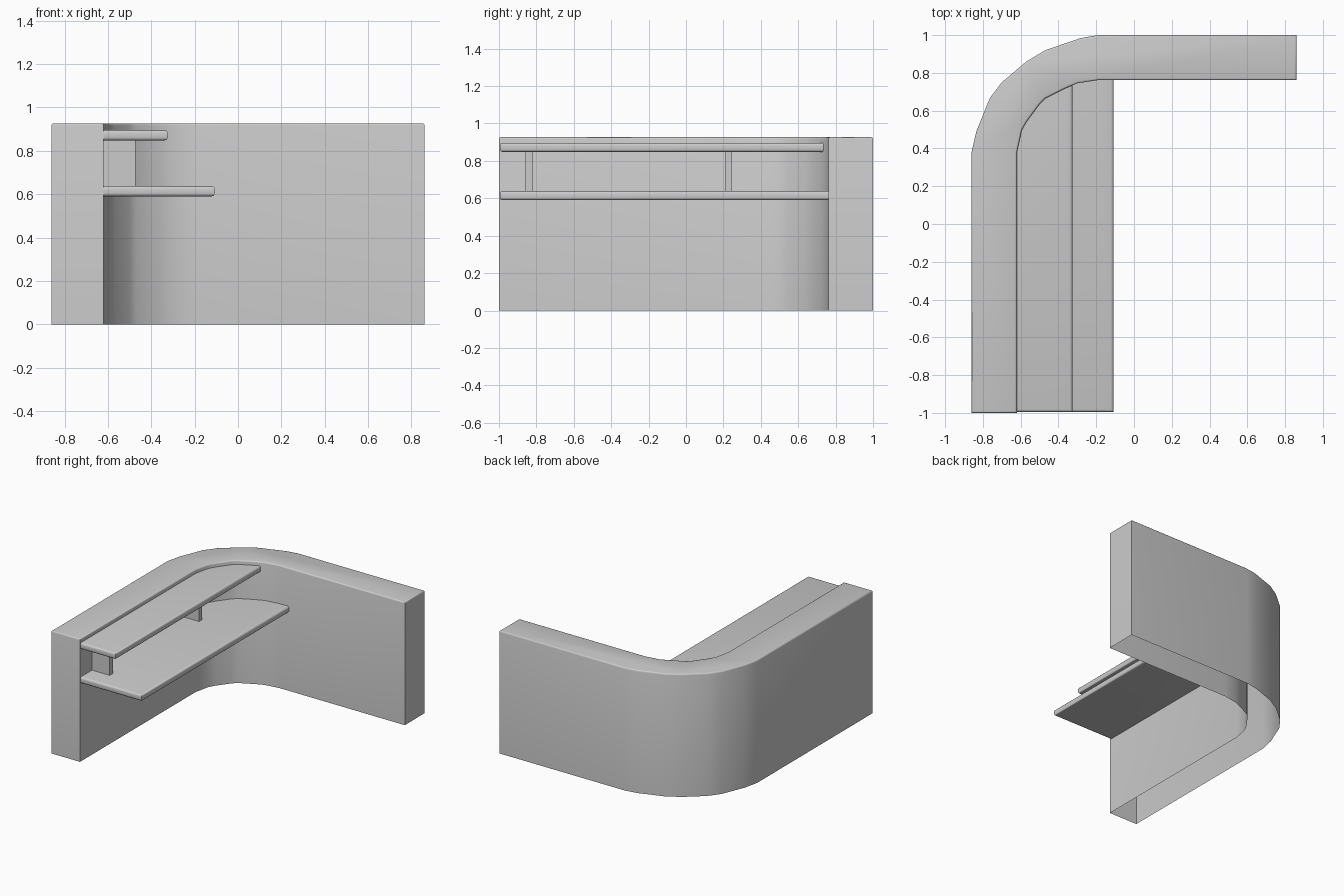
import bpy, bmesh, math

if "Cube" in bpy.data.objects:
    bpy.data.objects.remove(bpy.data.objects["Cube"])

# Plan curve of the corner, outside and inside (straight run to straight run)
OUTER = [(-0.86, 0.38), (-0.835, 0.49), (-0.763, 0.667), (-0.70, 0.75),
         (-0.57, 0.86), (-0.47, 0.92), (-0.283, 0.984), (-0.19, 1.0)]
INNER = [(-0.62, 0.38), (-0.595, 0.495), (-0.57, 0.54), (-0.50, 0.635),
         (-0.47, 0.665), (-0.36, 0.72), (-0.30, 0.745), (-0.19, 0.762)]


def prism(name, pts, z0, z1, bevel=0.0, pick=None, open_bottom=False):
    """Extrude a plan outline from z0 to z1 and round the picked edges."""
    bm = bmesh.new()
    low = [bm.verts.new((x, y, z0)) for x, y in pts]
    high = [bm.verts.new((x, y, z1)) for x, y in pts]
    n = len(pts)
    for i in range(n):
        j = (i + 1) % n
        bm.faces.new((low[i], low[j], high[j], high[i]))
    bm.faces.new(high)
    if not open_bottom:
        bm.faces.new(low[::-1])
    bmesh.ops.recalc_face_normals(bm, faces=bm.faces)
    if bevel:
        edges = [e for e in bm.edges if pick(e.verts[0].co, e.verts[1].co)]
        bmesh.ops.bevel(bm, geom=edges, offset=bevel, segments=3,
                        profile=0.5, affect='EDGES', clamp_overlap=True)
    me = bpy.data.meshes.new(name)
    bm.to_mesh(me)
    bm.free()
    ob = bpy.data.objects.new(name, me)
    bpy.context.collection.objects.link(ob)
    bpy.ops.object.select_all(action='DESELECT')
    ob.select_set(True)
    bpy.context.view_layer.objects.active = ob
    bpy.ops.object.shade_smooth_by_angle(angle=math.radians(32))
    return ob


def shelf(name, front, z0, z1):
    """Shelf whose back follows the inside of the wall, with a rounded front."""
    back = [p for p in INNER if p[0] < front]
    if front < INNER[-1][0]:
        a, b = back[-1], INNER[len(back)]
        t = (front - a[0]) / (b[0] - a[0])
        end_y = a[1] + t * (b[1] - a[1])
    else:
        end_y = INNER[-1][1]
    pts = [(front, end_y)] + back[::-1] + [(-0.62, -0.995), (front, -0.995)]

    def pick(a, b):
        flat = abs(a.z - b.z) < 1e-5
        on_front = abs(a.x - front) < 1e-5 and abs(b.x - front) < 1e-5
        on_end = a.y < -0.99 and b.y < -0.99
        return flat and (on_front or on_end)

    return prism(name, pts, z0, z1, 0.014, pick)


# Curved counter wall: hollow shell, open underneath
H = 0.927
wall = [(-0.86, -1)] + OUTER + [(0.86, 1), (0.86, 0.762)] + INNER[::-1] + [(-0.62, -1)]
prism("counter_wall", wall, 0, H, 0.01,
      lambda a, b: a.z > H - 1e-4 and b.z > H - 1e-4, open_bottom=True)

# Worktop and the narrower shelf above it
shelf("worktop", -0.108, 0.59, 0.638)
shelf("upper_shelf", -0.325, 0.848, 0.896)

# Upright brackets between the two
for i, y in enumerate((-0.838, 0.227)):
    x0, x1, h = -0.62, -0.472, 0.019
    prism(f"shelf_bracket_{i + 1}",
          [(x0, y - h), (x1, y - h), (x1, y + h), (x0, y + h)], 0.638, 0.848)
